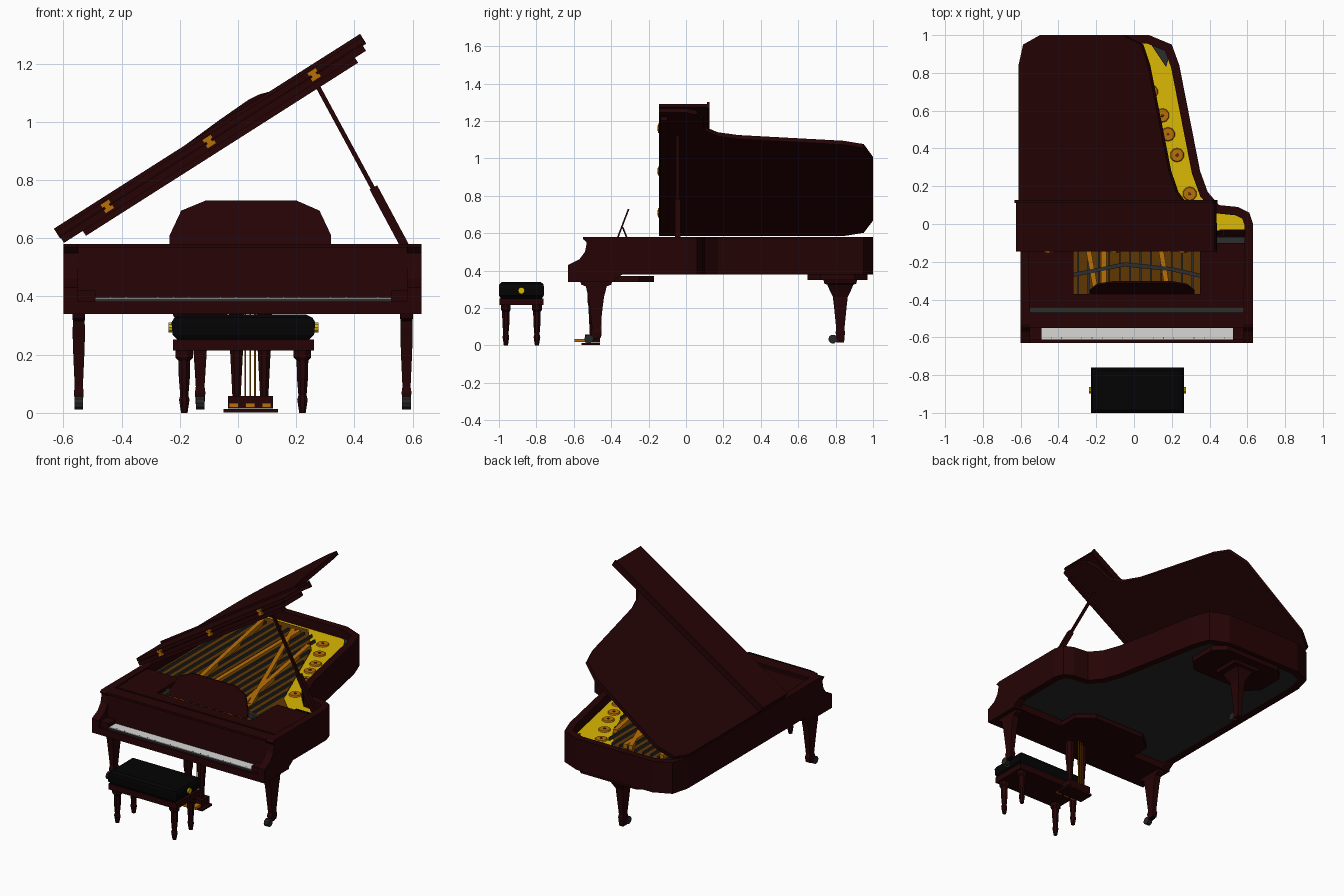
import bpy, bmesh, math
from mathutils import Vector, Matrix

if "Cube" in bpy.data.objects:
    bpy.data.objects.remove(bpy.data.objects["Cube"])

def material(name, r, g, b):
    m = bpy.data.materials.new(name)
    m.diffuse_color = (r, g, b, 1)
    m.use_nodes = True
    m.node_tree.nodes["Principled BSDF"].inputs["Base Color"].default_value = m.diffuse_color
    return m

WOOD = material("dark mahogany", .019, .001, .0015)
GOLD = material("gold plate", .72, .48, .001)
BRASS = material("orange brass", .48, .16, .002)
BROWN = material("string brown", .115, .038, .001)
GREY = material("dark grey", .027, .027, .027)
UNDER = material("charcoal underside", .02, .02, .02)
BLACK = material("black leather", .001, .0011, .001)
IVORY = material("ivory", .68, .68, .66)

def finish(name, bm, mat):
    bmesh.ops.recalc_face_normals(bm, faces=bm.faces)
    me = bpy.data.meshes.new(name)
    bm.to_mesh(me)
    bm.free()
    me.materials.append(mat)
    ob = bpy.data.objects.new(name, me)
    bpy.context.collection.objects.link(ob)
    return ob

def skin(name, rings, mat, cap=True):
    """Joins equal-length rings of points; closes the ends, or the loop if cap is False."""
    bm = bmesh.new()
    vs = [[bm.verts.new(p) for p in r] for r in rings]
    n = len(vs[0])
    for k in range(len(vs) - (1 if cap else 0)):
        a, b = vs[k], vs[(k + 1) % len(vs)]
        for i in range(n):
            bm.faces.new((a[i], a[(i + 1) % n], b[(i + 1) % n], b[i]))
    if cap:
        bm.faces.new(vs[0])
        bm.faces.new(vs[-1])
    return finish(name, bm, mat)

def slab(name, pts, z0, z1, mat):
    return skin(name, [[(x, y, z) for x, y in pts] for z in (z0, z1)], mat)

def side_slab(name, pts, x0, x1, mat):
    return skin(name, [[(x, y, z) for y, z in pts] for x in (x0, x1)], mat)

def box(name, x0, x1, y0, y1, z0, z1, mat):
    return slab(name, [(x0, y0), (x1, y0), (x1, y1), (x0, y1)], z0, z1, mat)

def loft(name, cx, cy, secs, mat, n=4):
    """Stacked sections (z, half width x, half width y)."""
    k = 1 / math.cos(math.pi / n)
    ang = [(i + .5) * math.tau / n for i in range(n)]
    return skin(name, [[(cx + hx * k * math.cos(a), cy + hy * k * math.sin(a), z)
                        for a in ang] for z, hx, hy in secs], mat)

def bar(name, p, q, w, mat, n=4):
    p, q = Vector(p), Vector(q)
    bm = bmesh.new()
    rot = (q - p).to_track_quat('Z', 'Y').to_matrix().to_4x4()
    bmesh.ops.create_cone(bm, cap_ends=True, segments=n, radius1=w, radius2=w, depth=(q - p).length,
                          matrix=Matrix.Translation((p + q) / 2) @ rot @ Matrix.Rotation(math.pi / n, 4, 'Z'))
    return finish(name, bm, mat)

def inset(pts, d):
    """Mitred inward offset of a counter-clockwise outline."""
    out = []
    for i, p in enumerate(pts):
        p, a, b = Vector(p), Vector(pts[i - 1]), Vector(pts[(i + 1) % len(pts)])
        e, f = (p - a).normalized(), (b - p).normalized()
        n1, n2 = Vector((-e.y, e.x)), Vector((-f.y, f.x))
        out.append(tuple(p + (n1 + n2) * d / (1 + n1.dot(n2))))
    return out

# Case outline: right cheek, bent side, tail, straight left side
def outline(front):
    return [(-.6, front), (.63, front), (.63, .0), (.61, .06), (.55, .09), (.45, .10), (.39, .17),
            (.35, .28), (.24, .84), (.20, .95), (.08, 1), (-.46, 1), (-.57, .95), (-.6, .84)]

case = outline(-.53)
inner = inset(case, .045)
rim = [[(x, y, z) for x, y in o] for o, z in ((case, .38), (case, .58), (inner, .58), (inner, .38))]
skin("case_rim", rim, WOOD, cap=False)
slab("case_bottom", inset(case, .03), .384, .40, UNDER)
slab("gold_plate", inset(case, .04), .50, .52, GOLD)

# Keyboard end: arms, key bed, cheeks, key slip, fallboard lip
arm = [(-.63, .34), (-.40, .34), (-.34, .38), (-.34, .58), (-.53, .58), (-.55, .57), (-.53, .55),
       (-.54, .50), (-.57, .46), (-.63, .43)]
for side, x0 in (("left", -.6), ("right", .58)):
    side_slab(side + "_arm", arm, x0, x0 + .05, WOOD)
box("key_bed", -.6, .63, -.61, -.38, .34, .384, WOOD)
box("key_slip", -.6, .63, -.63, -.61, .34, .383, WOOD)
box("left_key_block", -.55, -.49, -.615, -.53, .38, .42, WOOD)
box("right_key_block", .525, .58, -.615, -.53, .38, .42, WOOD)
box("white_keys", -.49, .525, -.611, -.535, .38, .396, IVORY)
box("key_fronts", -.49, .525, -.615, -.611, .38, .393, GREY)
for i in range(18):
    if i % 7 not in (2, 6):
        x = -.44 + i * .054
        box("black_key", x, x + .004, -.606, -.602, .39, .398, BLACK)
side_slab("fallboard", [(-.545, .396), (-.53, .396), (-.50, .57), (-.53, .57)], -.55, .58, WOOD)
box("fallboard_lip", -.55, .58, -.55, -.468, .566, .58, WOOD)
slab("lyre_block", [(-.31, -.4), (.26, -.4), (.26, -.25), (.16, -.17), (-.21, -.17), (-.31, -.25)],
     .34, .37, WOOD)

# Strings, bridge and iron struts
slab("string_field", [(-.55, -.48), (.58, -.48), (.58, -.09), (.40, -.05), (.27, .08), (.02, .72),
                      (-.15, .93), (-.44, .93), (-.55, .8)], .515, .526, BROWN)
for i in range(20):
    x = -.52 + i * .055
    end = .86 if x < -.08 else (.70 - (x - .02) * 2.5 if x < .30 else -.09)
    box("string_band", x, x + .009, -.43, end, .524, .543, GREY)
for a, b in (((-.19, -.42), (-.42, .85)), ((-.16, -.42), (-.16, .85)), ((.19, -.42), (.0, .72)),
             ((.19, -.15), (-.2, .85))):
    bar("iron_strut", (*a, .54), (*b, .54), .019, BRASS)
bridge = [(-.54, -.33), (-.32, -.28), (-.05, -.225), (.2, -.25), (.35, -.285), (.57, -.30)]
slab("front_bridge", bridge + [(x, y + .022) for x, y in bridge[::-1]], .525, .557, GREY)
slab("tail_corner_plate", [(.17, .83), (.19, .90), (.13, .95), (.09, .95)], .515, .53, GREY)
box("treble_damper", .44, .59, -.072, -.035, .52, .545, BLACK)
box("treble_rail", .44, .59, -.105, -.072, .52, .55, GREY)
box("pin_rail", -.56, .59, -.47, -.438, .53, .545, GREY)
for x, y in ((.295, .16), (.228, .365), (.18, .475), (.15, .575), (.09, .70), (.03, .82)):
    loft("plate_rosette", x, y, [(.518, .037, .037), (.528, .032, .032)], BRASS, 10)
    loft("rosette_centre", x, y, [(.525, .008, .008), (.532, .007, .007)], BROWN, 8)

# Music shelf and desk
box("left_shelf", -.56, -.32, -.435, -.13, .55, .572, WOOD)
box("right_shelf", .35, .59, -.435, -.10, .55, .572, WOOD)
box("front_shelf", -.56, .59, -.442, -.37, .55, .572, WOOD)
desk = [(-.235, 0), (.32, 0), (.32, .035), (.28, .12), (.20, .155), (-.11, .155), (-.195, .12), (-.235, .035)]
skin("music_desk", [[(x, -.37 + s * .38 + d, .575 + s) for x, s in desk] for d in (0, .009)], WOOD)
for x in (-.12, .2):
    bar("desk_support", (x, -.339, .632), (x, -.315, .572), .006, WOOD)

# Raised lid, built flat along its hinge and then turned up; the tail is slightly twisted upwards
TILT = math.atan2(194, 305)
def on_lid(ob):
    ob.location = (-.598, 0, .584)
    ob.rotation_euler = (0, -TILT, 0)
    return ob
lid_ob = on_lid(slab("lid", [(x + .6, y) for x, y in outline(-.145)], 0, .025, WOOD))
for v in lid_ob.data.vertices:
    v.co.z += .075 * v.co.x * max(0, v.co.y - .12)
on_lid(box("lid_under_strip", .077, 1.185, -.135, -.10, -.02, .001, WOOD))
on_lid(box("folded_lid_flap", 0, 1.242, -.145, .12, .027, .048, WOOD))
on_lid(box("flap_edge_strip", -.003, 1.244, .112, .126, .02, .06, WOOD))
for u in (.193, .608, 1.035):
    for s in (-1, 1):
        c = .026 + s * .011
        on_lid(box("lid_hinge", u - .018, u + .018, -.151, -.144, c - .007, c + .007, BRASS))
    on_lid(box("hinge_pin", u - .010, u + .010, -.153, -.144, .014, .038, BRASS))

# Lid prop
bar("lid_prop", (.275, -.045, 1.12), (.47, -.045, .76), .011, WOOD)
bar("lid_prop_sleeve", (.465, -.045, .775), (.575, -.045, .57), .021, WOOD)

# Piano legs with casters
front_leg = [(.34, .022, .085), (.325, .022, .08), (.315, .02, .055), (.29, .021, .05), (.26, .021, .042),
             (.2, .019, .034), (.09, .014, .022), (.07, .017, .028), (.04, .014, .024)]
rear_leg = [(.352, .10, .09), (.33, .09, .085), (.325, .06, .07), (.29, .04, .055), (.26, .025, .04),
            (.2, .022, .033), (.09, .015, .022), (.07, .018, .025), (.015, .014, .02)]
for name, x, y, secs in (("left_front_leg", -.547, -.48, front_leg), ("right_front_leg", .579, -.48, front_leg),
                         ("rear_leg", -.13, .825, rear_leg)):
    loft(name, x, y, secs, WOOD)
    bar("caster_wheel", (x - .015, y - .04, .034), (x + .015, y - .04, .034), .024, UNDER, 10)
    bar("caster_fork", (x, y - .035, .04), (x, y + .01, .045), .016, BLACK)
slab("rear_leg_plate", [(-.33, .65), (.07, .65), (.14, .72), (.14, .90), (.07, .97), (-.33, .97),
                        (-.40, .90), (-.40, .72)], .35, .385, WOOD)

# Pedal lyre
for x in (-.005, .09):
    loft("lyre_post", x, -.5, [(.34, .026, .026), (.23, .026, .026), (.21, .022, .022), (.05, .014, .014)], WOOD, 8)
box("lyre_foot", -.035, .12, -.54, -.46, .015, .058, WOOD)
box("lyre_base", -.05, .138, -.56, -.46, .002, .014, WOOD)
for x in (-.015, .042, .098):
    box("pedal", x - .016, x + .016, -.595, -.53, .018, .034, BRASS)
    xr = .042 + (x - .042) * .3
    bar("pedal_rod", (xr, -.455, .05), (xr, -.455, .34), .003, BRASS, 6)

# Bench
BX, BY = .0185, -.88
loft("bench_cushion", BX, BY, [(.25, .225, .11), (.268, .243, .12), (.31, .247, .121), (.327, .238, .118),
                               (.338, .215, .105)], BLACK)
box("bench_frame", BX - .242, BX + .243, BY - .117, BY + .117, .215, .252, WOOD)
for sx in (-1, 1):
    bar("bench_knob", (BX + sx * .235, BY, .293), (BX + sx * .258, BY, .293), .018, GOLD, 10)
    for sy in (-1, 1):
        loft("bench_leg", BX + sx * .203, BY + sy * .083,
             [(.216, .03, .026), (.19, .03, .026), (.18, .02, .02), (.12, .019, .019), (.06, .014, .014),
              (.045, .018, .018), (.0, .011, .011)], WOOD, 8)
